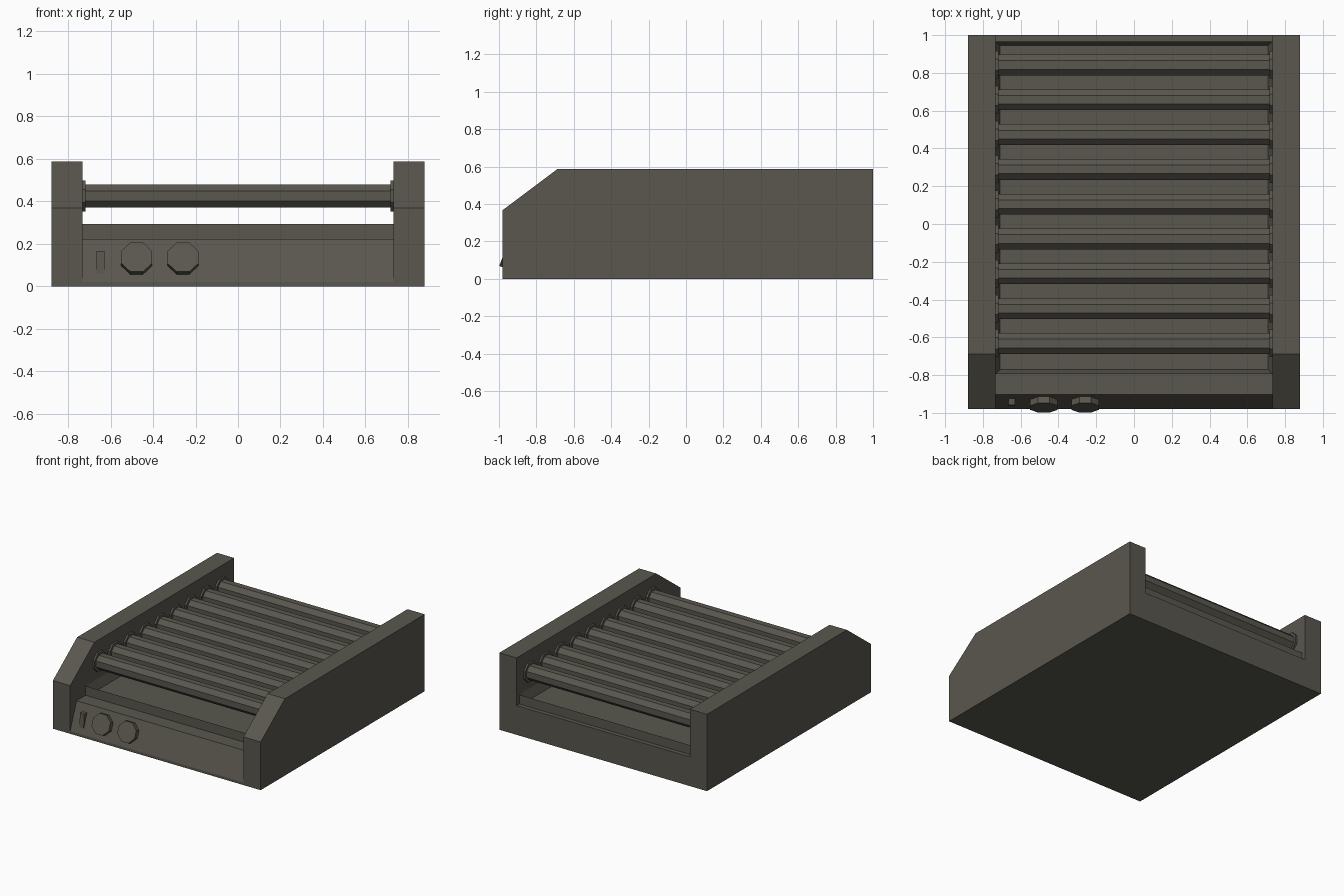
import bpy, bmesh, math
from mathutils import Matrix, Vector

if "Cube" in bpy.data.objects:
    bpy.data.objects.remove(bpy.data.objects["Cube"])

IN, OUT = 0.732, 0.878          # inner and outer x of the side walls
DECK, RIM = 0.223, 0.294        # heights of body deck and tray rim

metal = bpy.data.materials.new("dark_warm_grey")
metal.diffuse_color = (0.1, 0.095, 0.076, 1)
metal.use_nodes = True
metal.node_tree.nodes["Principled BSDF"].inputs["Base Color"].default_value = metal.diffuse_color


def finish(name, bm):
    bmesh.ops.recalc_face_normals(bm, faces=bm.faces)
    me = bpy.data.meshes.new(name)
    bm.to_mesh(me)
    bm.free()
    me.materials.append(metal)
    ob = bpy.data.objects.new(name, me)
    bpy.context.collection.objects.link(ob)
    return ob


def extrude_x(name, profile, x0, x1):
    """Solid from a (y, z) profile stretched along x."""
    bm = bmesh.new()
    f = bm.faces.new([bm.verts.new((x0, y, z)) for y, z in profile])
    r = bmesh.ops.extrude_face_region(bm, geom=[f])
    vs = [v for v in r["geom"] if isinstance(v, bmesh.types.BMVert)]
    bmesh.ops.translate(bm, verts=vs, vec=(x1 - x0, 0, 0))
    return finish(name, bm)


def octagon(apothem, cy, cz):
    r = apothem / math.cos(math.pi / 8)
    return [(cy + r * math.cos((i + 0.5) * math.pi / 4),
             cz + r * math.sin((i + 0.5) * math.pi / 4)) for i in range(8)]


# Side walls with sloped front corner
wall = [(-0.98, 0), (1, 0), (1, 0.587), (-0.688, 0.587), (-0.98, 0.368)]
extrude_x("right_wall", wall, IN, OUT)
extrude_x("left_wall", wall, -OUT, -IN)

# Body with tilted control panel
extrude_x("body", [(-0.98, 0), (1, 0), (1, DECK), (-0.903, DECK), (-0.98, 0.02)], -IN, IN)

# Drip tray: box with a sunken top
bm = bmesh.new()
bmesh.ops.create_cube(bm, size=1)
bmesh.ops.scale(bm, verts=bm.verts, vec=(2 * IN, 1.76, RIM - DECK))
bmesh.ops.translate(bm, verts=bm.verts, vec=(0, 0.087, (RIM + DECK) / 2))
top = max(bm.faces, key=lambda f: f.calc_center_median().z)
bmesh.ops.inset_region(bm, faces=[top], thickness=0.032)
for v in top.verts:
    v.co.z = DECK + 0.003
finish("drip_tray", bm)

# Nine rollers with end collars
for i in range(9):
    y = 0.842 - 0.1843 * i
    extrude_x(f"roller_{i + 1}", octagon(0.055, y, 0.425), -0.722, 0.722)
    for side, s in (("left", -1), ("right", 1)):
        extrude_x(f"{side}_collar_{i + 1}", octagon(0.073, y, 0.425), s * 0.718, s * 0.735)

# Knobs standing square to the control panel
tilt = Vector((0, -0.203, 0.077)).normalized()
turn = Vector((0, 0, 1)).rotation_difference(tilt).to_matrix().to_4x4()
for name, x in (("left_knob", -0.477), ("right_knob", -0.259)):
    bm = bmesh.new()
    bmesh.ops.create_cone(bm, cap_ends=True, segments=8, depth=0.045,
                          radius1=0.079, radius2=0.079)
    centre = Vector((x, -0.94, 0.125)) + tilt * 0.0125
    spin = Matrix.Rotation(math.pi / 8, 4, 'Z')
    # keep flats at top and bottom
    if abs((spin @ bm.verts[:][0].co).x) < 0.001 or abs((spin @ bm.verts[:][0].co).y) < 0.001:
        spin = Matrix.Identity(4)
    bmesh.ops.transform(bm, matrix=Matrix.Translation(centre) @ turn @ spin, verts=bm.verts)
    finish(name, bm)

# Wedge-shaped rocker switch
extrude_x("power_switch", [(-0.91, 0.167), (-0.957, 0.167), (-0.966, 0.06), (-0.95, 0.06)],
          -0.665, -0.629)
